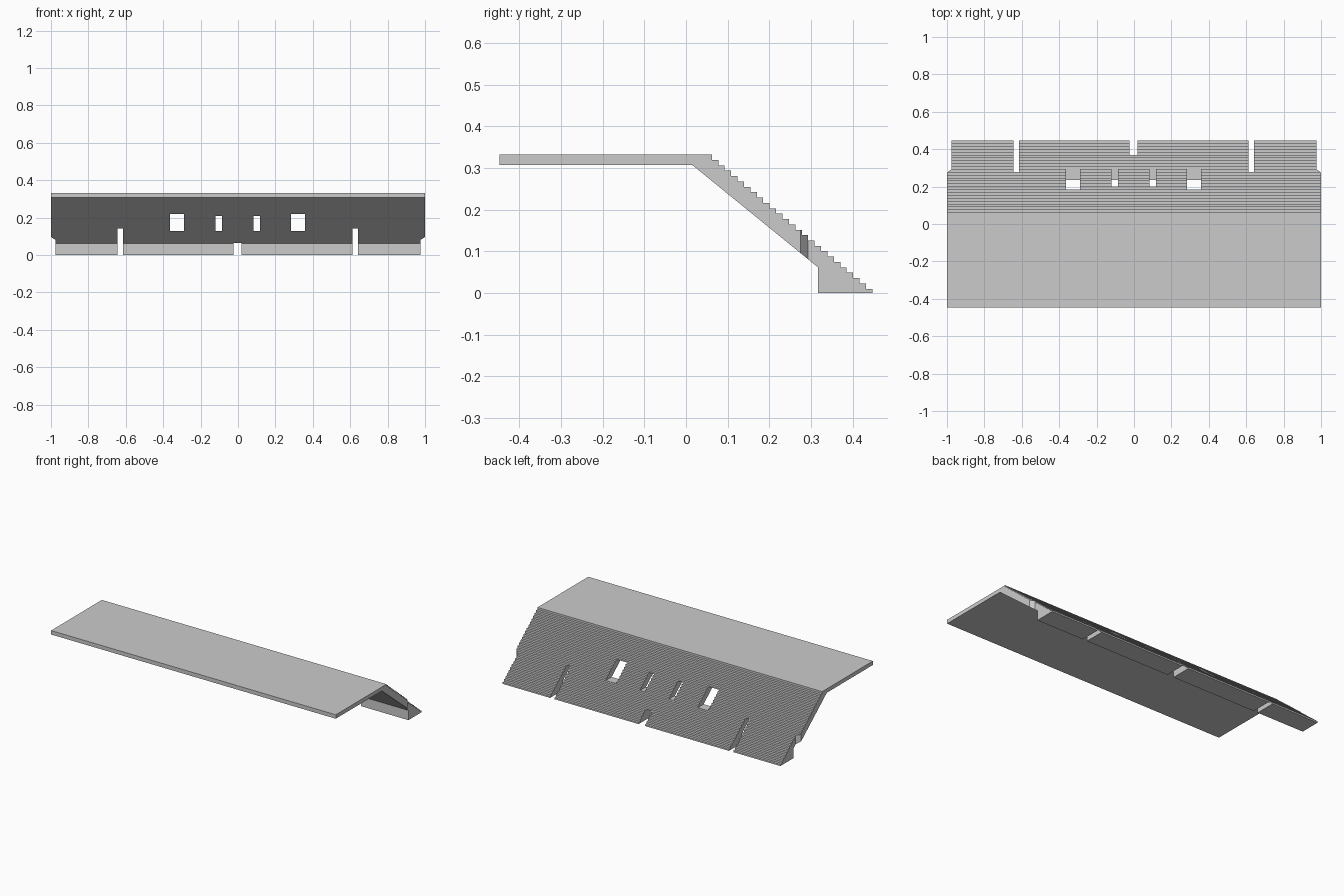
import bpy, bmesh

if "Cube" in bpy.data.objects:
    bpy.data.objects.remove(bpy.data.objects["Cube"])


def prism(name, pts, a, b, axis):
    """Extrude a 2D outline from a to b: axis 'x' takes (y, z), axis 'z' takes (x, y)."""
    def place(p, t):
        return (t, p[0], p[1]) if axis == 'x' else (p[0], p[1], t)
    bm = bmesh.new()
    lo = [bm.verts.new(place(p, a)) for p in pts]
    hi = [bm.verts.new(place(p, b)) for p in pts]
    bm.faces.new(lo)
    bm.faces.new(hi)
    n = len(pts)
    for i in range(n):
        j = (i + 1) % n
        bm.faces.new((lo[i], lo[j], hi[j], hi[i]))
    bmesh.ops.recalc_face_normals(bm, faces=bm.faces)
    me = bpy.data.meshes.new(name)
    bm.to_mesh(me)
    bm.free()
    ob = bpy.data.objects.new(name, me)
    bpy.context.collection.objects.link(ob)
    return ob


def cut(target, cutter):
    mod = target.modifiers.new("cut", 'BOOLEAN')
    mod.operation = 'DIFFERENCE'
    mod.solver = 'EXACT'
    mod.object = cutter
    bpy.context.view_layer.objects.active = target
    bpy.ops.object.modifier_apply(modifier=mod.name)
    bpy.data.objects.remove(cutter)


# Terrace profile: flat deck, stepped slope, thick foot
STEPS = 25
TREAD, RISER = (0.445 - 0.06) / STEPS, (0.332 - 0.01) / STEPS
profile = [(-0.447, 0.307), (0.015, 0.307), (0.316, 0.062), (0.316, 0), (0.447, 0)]
for i in range(STEPS):
    y, z = 0.447 - i * TREAD, 0.01 + i * RISER
    profile += [(y, z), (y - TREAD, z)]
profile += [(0.447 - STEPS * TREAD, 0.332), (-0.447, 0.332)]
terrace = prism("stepped_terrace", profile, -1, 1, 'x')

# Openings through the slope: x0, x1, z0, z1
openings = [
    (-0.645, -0.615, -0.1, 0.142), (0.612, 0.642, -0.1, 0.142),  # tall gangways
    (-0.025, 0.02, -0.1, 0.0645),                                # centre gangway
    (-0.363, -0.288, 0.128, 0.22), (0.283, 0.358, 0.128, 0.22),  # wide entrances
    (-0.121, -0.086, 0.128, 0.207), (0.083, 0.118, 0.128, 0.207),  # narrow entrances
]
for x0, x1, z0, z1 in openings:
    box = [(0.08, z0), (0.6, z0), (0.6, z1), (0.08, z1)]
    cut(terrace, prism("opening_cutter", box, x0, x1, 'x'))

# Chamfered corner notches at both ends
for s in (-1, 1):
    notch = [(s * 0.976, 0.6), (s * 0.976, 0.293), (s * 1.0, 0.274),
             (s * 1.1, 0.274), (s * 1.1, 0.6)]
    cut(terrace, prism("notch_cutter", notch, -0.1, 0.25, 'z'))
